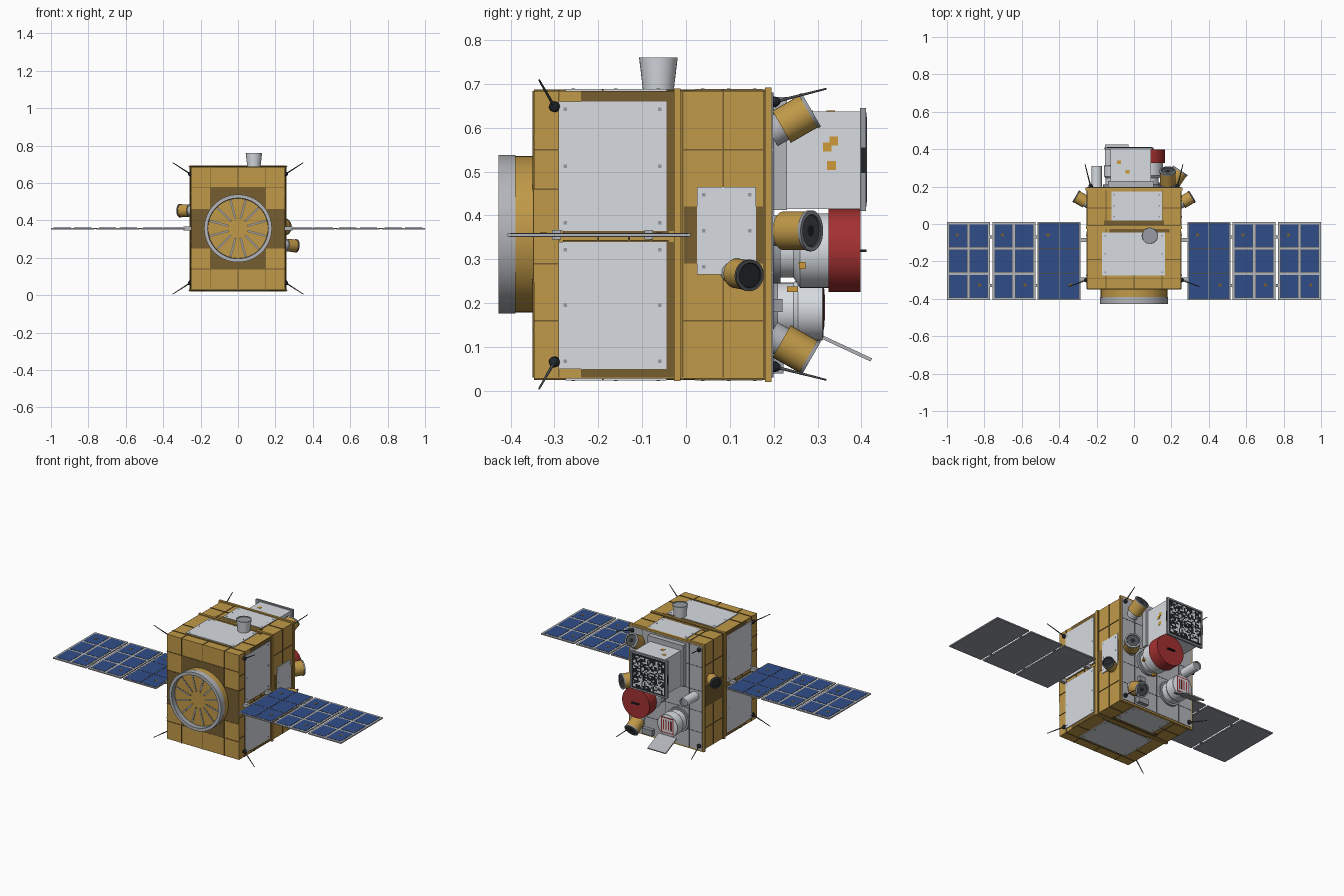
import bpy, bmesh, math, random
from mathutils import Vector

random.seed(4)
cube = bpy.data.objects.get("Cube")
if cube:
    bpy.data.objects.remove(cube, do_unlink=True)


def material(name, *rgb):
    mat = bpy.data.materials.new(name)
    mat.use_nodes = True
    mat.diffuse_color = (*rgb, 1)
    mat.node_tree.nodes["Principled BSDF"].inputs["Base Color"].default_value = (*rgb, 1)
    return mat


gold = material("gold_foil", .53, .32, .065)
shade = material("dark_gold_foil", .18, .11, .03)
silver = material("pale_silver", .68, .71, .75)
pale = material("deck_grey", .45, .46, .49)
grey = material("mid_grey", .31, .33, .36)
blue = material("cell_blue", .03, .075, .25)
red = material("cover_red", .37, .03, .03)
carbon = material("carbon_grey", .07, .075, .08)
black = material("black", .015, .018, .022)
amber = material("amber", .62, .33, .04)


def finish(name, bm, mats, smooth=False):
    bmesh.ops.recalc_face_normals(bm, faces=bm.faces)
    mesh = bpy.data.meshes.new(name)
    bm.to_mesh(mesh)
    bm.free()
    for mat in mats:
        mesh.materials.append(mat)
    if smooth:
        mesh.shade_smooth()
        mesh.set_sharp_from_angle(angle=math.radians(35))
    obj = bpy.data.objects.new(name, mesh)
    bpy.context.collection.objects.link(obj)
    return obj


def slabs(name, mat, *bounds):
    """Boxes given as x, x, y, y, z, z limits, joined in one object."""
    bm = bmesh.new()
    for b in bounds:
        new = bmesh.ops.create_cube(bm, size=1)["verts"]
        for v in new:
            for i in range(3):
                lo, hi = b[2 * i], b[2 * i + 1]
                v.co[i] = (lo + hi) / 2 + v.co[i] * (hi - lo)
    return finish(name, bm, [mat])


def lathe(name, base, axis, profile, sides=32):
    """Turn (distance, radius, band material) points around an axis."""
    bm = bmesh.new()
    turn = Vector(axis).to_track_quat("Z", "Y")
    mats, rings = [], []
    for t, r, mat in profile:
        if mat not in mats:
            mats.append(mat)
        angles = [math.tau * k / sides for k in range(sides)]
        rings.append([bm.verts.new(Vector(base) + turn @ Vector((r * math.cos(a), r * math.sin(a), t)))
                      for a in angles])
    for j in range(len(rings) - 1):
        for k in range(sides):
            n = (k + 1) % sides
            face = bm.faces.new((rings[j][k], rings[j][n], rings[j + 1][n], rings[j + 1][k]))
            face.material_index = mats.index(profile[j][2])
    bmesh.ops.remove_doubles(bm, verts=bm.verts, dist=1e-5)
    return finish(name, bm, mats, True)


# Body faces: axis, surface position, outward sign
FACES = {"left": (0, .25, 1), "right": (0, -.25, -1), "front": (1, -.347, -1),
         "deck": (1, .195, 1), "top": (2, .684, 1), "bottom": (2, .028, -1)}


def plates(name, mat, face, lift, *rects):
    """Thin plates lying on a body face."""
    axis, pos, sign = FACES[face]
    out = []
    for rect in rects:
        b = list(rect)
        b[2 * axis:2 * axis] = sorted((pos - sign * .002, pos + sign * lift))
        out.append(b)
    return slabs(name, mat, *out)


def radiator(face, *rects):
    plates(face + "_radiators", silver, face, .0045, *rects)
    studs = []
    for a, b, c, d in rects:
        for u in (a + .015, b - .015):
            for v in (c + .018, (c + d) / 2, d - .018):
                studs.append((u - .004, u + .004, v - .004, v + .004))
    plates(face + "_radiator_studs", grey, face, .0055, *studs)


def lines(us, vs, u_span, v_span, w=.002):
    """Seam rectangles across a face at the given positions."""
    return ([(u - w, u + w, *v_span) for u in us] + [(*u_span, v - w, v + w) for v in vs])


# Bus, raised band and instrument deck
slabs("bus", gold, (-.25, .25, -.347, .18, .028, .684))
slabs("bus_band", gold, (-.256, .256, -.027, -.012, .022, .69))
slabs("instrument_deck", gold, (-.26, .26, .18, .195, .02, .692))
plates("deck_tiles", pale, "deck", .003, (-.25, .25, .03, .68))
plates("deck_seams", carbon, "deck", .004,
       *lines((-.16, 0, .16), (.14, .27, .4, .55), (-.25, .25), (.03, .68), .0015))

# Foil seams and dark patches
side_seams = (lines((.085,), (.16, .55), (-.01, .18), (.03, .684))
              + lines((-.29,), (.16, .29, .46, .55), (-.347, -.29), (.03, .684))
              + lines((-.008, .178), (), (), (.03, .684)))
for side in ("left", "right"):
    plates(side + "_seams", shade, side, .003, *side_seams)
    plates(side + "_dark_foil", shade, side, .002, (-.24, -.025, .03, .34), (-.24, -.025, .365, .684),
           (-.005, .18, .29, .42))
    plates(side + "_wing_foil", shade, side, .004, *lines((-.2, -.13, -.08), (.342, .362), (-.28, -.04), (.34, .365)))
for cap in ("top", "bottom"):
    plates(cap + "_seams", shade, cap, .003,
           *lines((-.15, 0, .15), (-.29, -.19, .085, -.008), (-.25, .25), (-.347, .18)))
    plates(cap + "_dark_foil", shade, cap, .002, (-.13, .19, -.045, -.02), (-.16, .16, -.005, .02))
    radiator(cap, (-.17, .165, -.275, -.045), (-.12, .15, .02, .175))
plates("front_dark_foil", shade, "front", .002, (-.25, .25, .25, .46), (-.148, .148, .14, .577))
plates("front_seams", shade, "front", .003,
       *lines((-.148, 0, .148), (.14, .25, .46, .577), (-.25, .25), (.03, .684), .0015))
main_pair = [(-.29, -.045, .05, .34), (-.29, -.045, .365, .66)]
radiator("left", *main_pair, (.025, .16, .265, .465))
radiator("right", *main_pair)

# Launch adapter ring with recessed slotted disc
MID = .357
lathe("adapter_ring", (0, -.347, MID), (0, -1, 0),
      [(0, .178, gold), (.042, .178, gold), (.042, .181, pale), (.08, .181, pale),
       (.08, .162, grey), (.05, .16, gold), (.05, 0, gold)], 64)
for k in range(12):
    angle = math.tau * (k + .5) / 12
    for part, mat, w, lift, r in (("rim", shade, .006, .001, .158), ("slot", grey, .0035, .002, .155)):
        spoke = slabs(f"adapter_{part}_{k + 1}", mat, (-w, w, -lift, .004, .21 - r, r))
        spoke.location = (0, -.397, MID)
        spoke.rotation_euler.y = angle

# Top cup antenna
lathe("cup_antenna", (.085, -.063, .684), (0, 0, 1),
      [(0, 0, silver), (0, .035, silver), (.076, .044, silver), (.076, .042, grey), (.07, .041, grey), (.07, 0, grey)])

# Solar wings
for s, side in ((1, "left"), (-1, "right")):
    frames, backs, borders, cells, dots = [], [], [], [], []
    for i, mid in enumerate((.4, .642, .885)):
        c = s * mid
        frames.append((c - .115, c + .115, -.407, .01, MID - .005, MID + .002))
        backs.append((c - .111, c + .111, -.403, .006, MID - .006, MID - .003))
        gap = .004 if i == 0 else .016
        for u in (-.055, .055):
            for row in (-.333, -.198, -.063):
                w, h = (.108 - gap) / 2, (.134 - gap) / 2
                cells.append((c + u - w, c + u + w, row - h, row + h, MID, MID + .0035))
                w, h = w + .0025, h + .0025
                borders.append((c + u - w, c + u + w, row - h, row + h, MID, MID + .0027))
        for u, v in ((-.06, -.06), (.06, -.325)):
            dots.append((c + u - .008, c + u + .008, v - .008, v + .008, MID, MID + .0045))
    slabs(side + "_wing_frames", pale, *frames)
    slabs(side + "_wing_backs", grey, *backs)
    slabs(side + "_wing_cell_borders", carbon, *borders)
    slabs(side + "_wing_cells", blue, *cells)
    slabs(side + "_wing_dots", shade, *dots)
    slabs(side + "_wing_hinges", grey, *[(s * x - .01, s * x + .01, y - .008, y + .008, MID - .004, MID + .001)
                                         for x in (.521, .764) for y in (-.33, -.07)])
    slabs(side + "_wing_struts", pale, *[(s * .27 - .022, s * .27 + .022, y - .01, y + .01, MID - .012, MID + .01)
                                         for y in (-.085, -.295)])

# Whip antennas at the corners, front and rear
for s, side in ((1, "left"), (-1, "right")):
    for up, level in ((1, "upper"), (-1, "lower")):
        for end, root, tip in (("front", (.255, -.3, .291), (.35, -.335, .352)),
                               ("rear", (.232, .202, .302), (.262, .32, .332))):
            a = Vector((s * root[0], root[1], MID + up * root[2]))
            b = Vector((s * tip[0], tip[1], MID + up * tip[2]))
            lathe(f"{end}_{level}_{side}_whip", a, b - a,
                  [(-.013, 0, black), (-.009, .009, black), (0, .013, black), (.009, .009, black),
                   (.014, .0035, carbon), ((b - a).length, .002, carbon), ((b - a).length, 0, carbon)], 12)


# Gold foil sensors with flat dark apertures
def sensor(name, base, axis, r, length, rim, lens):
    lathe(name, base, axis,
          [(-.03, 0, pale), (-.03, r * .8, pale), (0, r * .8, pale), (0, r, gold), (length, r, gold),
           (length, r * 1.06, rim), (length + .008, r * 1.06, rim), (length + .008, r * .85, lens),
           (length + .005, r * .8, lens), (length + .005, r * .3, black), (length + .005, 0, black)])


sensor("rear_upper_sensor", (.18, .218, .602), (0, .87, .5), .042, .07, grey, carbon)
sensor("rear_lower_sensor", (.18, .218, .113), (0, .87, -.5), .042, .07, grey, carbon)
sensor("rear_middle_sensor", (.205, .222, .365), (.55, .83, 0), .044, .07, grey, carbon)
sensor("left_sensor", (.258, .115, .268), (.86, .5, -.08), .034, .054, carbon, black)
sensor("right_sensor", (-.258, .118, .452), (-.86, .5, 0), .034, .054, carbon, black)

# Large telescope with red cover
lathe("telescope", (.07, .195, .32), (0, 1, 0),
      [(0, .075, grey), (.02, .075, grey), (.02, .062, silver), (.05, .062, silver), (.065, .085, silver),
       (.13, .085, silver), (.13, .095, red), (.203, .095, red), (.203, 0, red)], 48)
slabs("telescope_tags", amber, (.14, .158, .258, .272, .278, .294), (.05, .07, .23, .255, .226, .238))
slabs("cover_handle", black, (.045, .095, .396, .412, .317, .322))

# Electronics box with patterned target plate
slabs("target_box", silver, (-.125, .09, .23, .397, .415, .637))
slabs("target_box_base", pale, (-.14, .105, .195, .23, .412, .67))
slabs("target_frame", grey, (-.155, .1, .397, .41, .41, .645))
slabs("target_panel", black, (-.145, .09, .405, .412, .42, .635))
N, du, dv = 22, .215 / 22, .195 / 22
slabs("target_pattern", silver,
      *[(-.135 + i * du, -.135 + (i + 1) * du, .408, .413, .43 + j * dv, .43 + (j + 1) * dv)
        for i in range(N) for j in range(N) if random.random() < .4])
slabs("target_clips", black, (.09, .103, .399, .409, .497, .555), (-.158, -.145, .399, .409, .497, .555))
slabs("box_foil_tags", amber, *[(.08, .092, y - .01, y + .01, z - .01, z + .01)
                                for y, z in ((.337, .57), (.322, .556), (.332, .514))],
      *[(x - .01, x + .01, y - .01, y + .01, .63, .639) for x, y in ((-.08, .33), (-.035, .28))])

# Smaller camera with open door
lathe("camera_barrel", (-.09, .195, .185), (0, 1, 0),
      [(0, .075, grey), (.015, .075, grey), (.015, .062, silver), (.05, .062, silver),
       (.06, .07, silver), (.116, .07, grey), (.118, .066, silver), (.118, 0, silver)])
slabs("camera_frame", red, (-.132, -.048, .31, .3145, .14, .238))
slabs("camera_window", silver, (-.126, -.054, .31, .3155, .146, .232))
slabs("camera_grille", red, *[(-.119 + k * .017, -.112 + k * .017, .31, .3165, .16, .22) for k in range(4)])
door = slabs("camera_door", pale, (-.063, .063, 0, .122, -.004, .004))
door.location = (-.092, .312, .122)
door.rotation_euler.x = math.radians(-25)

# Small deck fittings
lathe("rear_tube", (-.2, .195, .36), (0, 1, 0),
      [(0, .028, silver), (.115, .028, silver), (.115, .022, grey), (.11, .02, grey), (.11, 0, grey)])
slabs("deck_units", grey, (.08, .15, .195, .222, .04, .075), (.1, .14, .195, .22, .18, .21))
